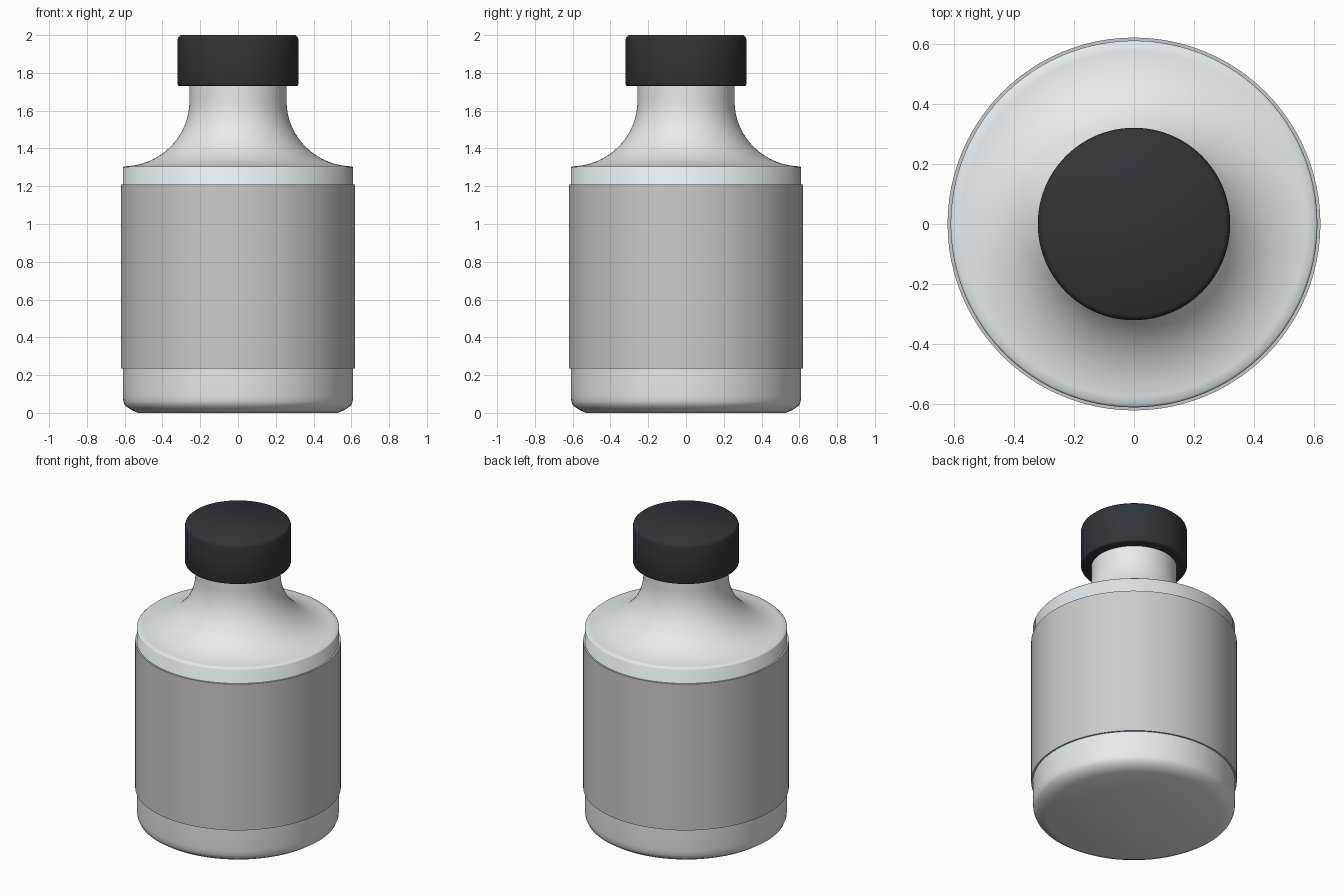
import bpy, bmesh
from math import sin, cos, pi, radians

if "Cube" in bpy.data.objects:
    bpy.data.objects.remove(bpy.data.objects["Cube"])

SIDES = 96


def material(name, color):
    m = bpy.data.materials.new(name)
    m.diffuse_color = (*color, 1)
    m.use_nodes = True
    m.node_tree.nodes["Principled BSDF"].inputs["Base Color"].default_value = m.diffuse_color
    return m


def lathe(name, profile, mat=None, closed=False):
    """Revolve (radius, z) points around z; ends are capped unless the profile is closed."""
    bm = bmesh.new()
    rings = [[bm.verts.new((r * cos(2 * pi * i / SIDES), r * sin(2 * pi * i / SIDES), z))
              for i in range(SIDES)] for r, z in profile]
    pairs = list(zip(rings, rings[1:]))
    if closed:
        pairs.append((rings[-1], rings[0]))
    else:
        bm.faces.new(rings[0][::-1])
        bm.faces.new(rings[-1])
    for a, b in pairs:
        for i in range(SIDES):
            j = (i + 1) % SIDES
            bm.faces.new((a[i], a[j], b[j], b[i]))
    bmesh.ops.recalc_face_normals(bm, faces=bm.faces)
    mesh = bpy.data.meshes.new(name)
    bm.to_mesh(mesh)
    bm.free()
    ob = bpy.data.objects.new(name, mesh)
    bpy.context.collection.objects.link(ob)
    if mat:
        mesh.materials.append(mat)
    bpy.ops.object.select_all(action='DESELECT')
    ob.select_set(True)
    bpy.context.view_layer.objects.active = ob
    bpy.ops.object.shade_smooth_by_angle(angle=radians(50))
    return ob


glass = material("pale_glass", (0.78, 0.83, 0.86))
dark = material("dark_plastic", (0.03, 0.036, 0.044))

# Bottle: rounded foot, straight wall, concave shoulder, neck
R, NECK, SHOULDER, NECK_Z = 0.61, 0.257, 1.305, 1.65
body = [(0.53, 0), (0.565, 0.016), (0.598, 0.038), (0.607, 0.06), (R, 0.09),
        (R, SHOULDER - 0.007), (R - 0.007, SHOULDER)]
for k in range(1, 17):
    t = k / 16 * pi / 2
    body.append((R - (R - NECK) * sin(t), NECK_Z - (NECK_Z - SHOULDER) * cos(t)))
body.append((NECK, 1.75))
lathe("bottle", body, glass)

# Label: thin sleeve around the wall
lathe("label", [(0.605, 0.235), (0.62, 0.235), (0.62, 1.208), (0.605, 1.208)], closed=True)

# Cap with softened rims
lathe("cap", [(0.31, 1.73), (0.317, 1.733), (0.32, 1.74), (0.32, 1.975),
              (0.316, 1.989), (0.304, 2.0)], dark)
